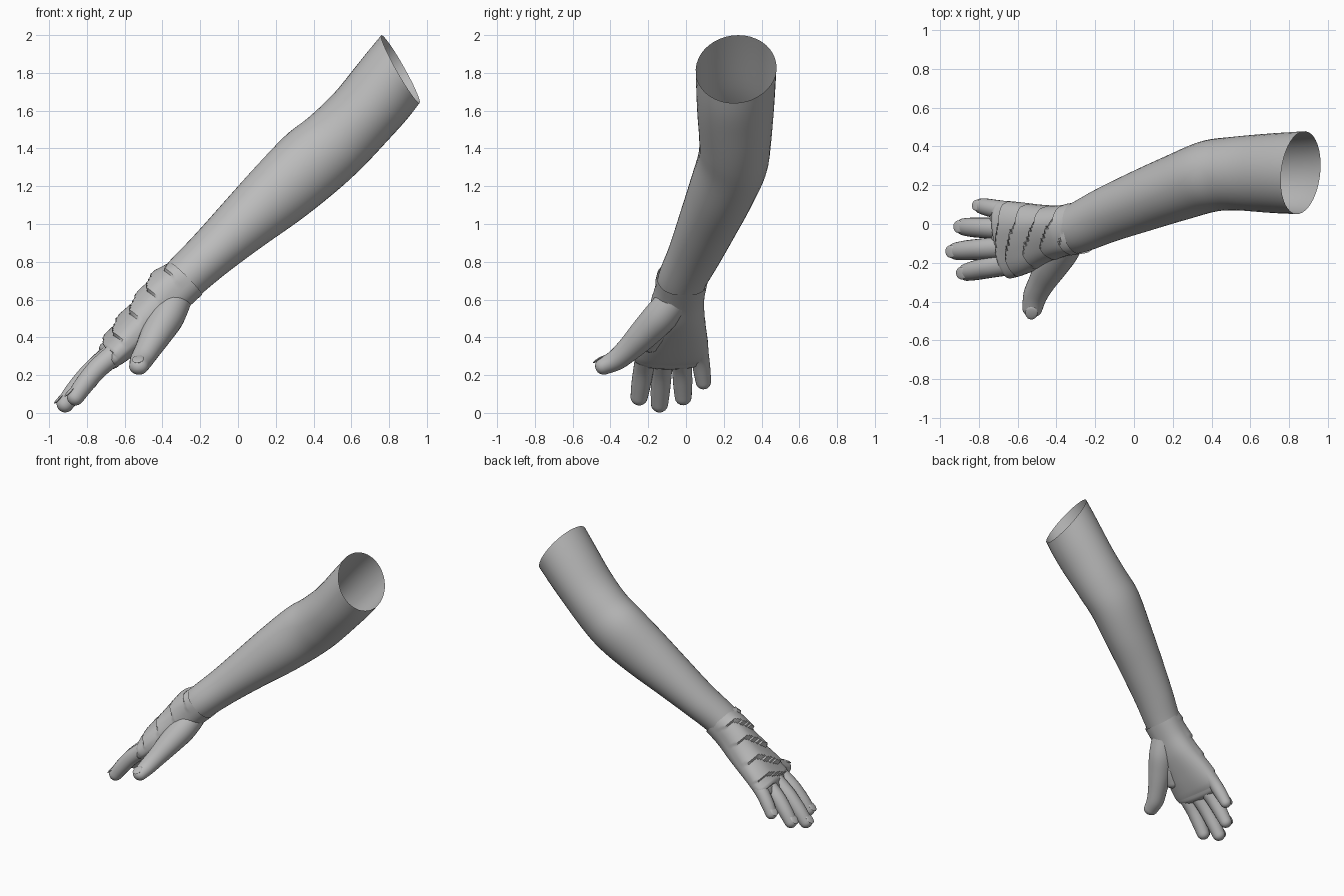
import bpy, bmesh, math
from mathutils import Vector

old = bpy.data.objects.get("Cube")
if old:
    bpy.data.objects.remove(old, do_unlink=True)

GREY = (0.5, 0.5, 0.5, 1)
grey = bpy.data.materials.new("plain grey")
grey.use_nodes = True
grey.diffuse_color = GREY
grey.node_tree.nodes["Principled BSDF"].inputs["Base Color"].default_value = GREY
Z = Vector((0, 0, 1))


def spline(p0, p1, p2, p3, t):
    """Smooth blend between two neighbouring control rows."""
    return [b + t * ((c - a) / 2 + t * (a - 2.5 * b + 2 * c - d / 2
            + t * ((d - a) / 2 + 1.5 * (b - c)))) for a, b, c, d in zip(p0, p1, p2, p3)]


def sculpt(name, rows, sides=32, steps=6, power=1.0, start=None, tip=False, fold=None):
    """Loft through rows of (x, y, z, half width, half depth)."""
    full = []
    for i, row in enumerate(rows):
        a, b = rows[max(i - 1, 0)], rows[min(i + 1, len(rows) - 1)]
        d = (Vector(b[:3]) - Vector(a[:3])).normalized()
        if start and i == 0:
            d = Vector(start).normalized()
        full.append(list(row) + list(d))
    dense = []
    for i in range(len(full) - 1):
        quad = (full[max(i - 1, 0)], full[i], full[i + 1], full[min(i + 2, len(full) - 1)])
        dense += [spline(*quad, k / steps) for k in range(steps)]
    dense.append(full[-1])
    count = len(dense)
    # Rounded end
    if tip:
        last = dense[-1]
        reach = min(last[3], last[4])
        for k in range(1, 6):
            q = math.radians(k * 17)
            p = Vector(last[:3]) + Vector(last[5:]) * reach * math.sin(q)
            dense.append([*p, last[3] * math.cos(q), last[4] * math.cos(q), *last[5:]])
    bm = bmesh.new()
    rings = []
    for i, (x, y, z, w, h, *d) in enumerate(dense):
        d = Vector(d).normalized()
        side = d.cross(Z).normalized()
        up = side.cross(d)
        ring = []
        for k in range(sides):
            q = math.tau * k / sides
            c, s = math.cos(q), math.sin(q)
            extra = fold(i / (count - 1), c, s) if fold else 0
            u = math.copysign(abs(c) ** power, c) * (w + extra * 0.4)
            v = math.copysign(abs(s) ** power, s) * (h + extra)
            ring.append(bm.verts.new(Vector((x, y, z)) + side * u + up * v))
        rings.append(ring)
    for r0, r1 in zip(rings, rings[1:]):
        for k in range(sides):
            n = (k + 1) % sides
            bm.faces.new((r0[k], r0[n], r1[n], r1[k]))
    if tip:
        bm.faces.new(rings[-1])
    bmesh.ops.recalc_face_normals(bm, faces=bm.faces)
    mesh = bpy.data.meshes.new(name)
    bm.to_mesh(mesh)
    bm.free()
    return finish(name, mesh)


def finish(name, mesh):
    obj = bpy.data.objects.new(name, mesh)
    bpy.context.collection.objects.link(obj)
    mesh.materials.append(grey)
    bpy.ops.object.select_all(action="DESELECT")
    obj.select_set(True)
    bpy.context.view_layer.objects.active = obj
    bpy.ops.object.shade_smooth_by_angle(angle=math.radians(35))
    return obj


# Arm: open at the top, bent at the elbow, narrowing to the wrist
sculpt("arm", [
    (0.86, 0.265, 1.82, 0.215, 0.206),
    (0.68, 0.262, 1.60, 0.203, 0.190),
    (0.52, 0.26, 1.435, 0.190, 0.194),
    (0.385, 0.245, 1.32, 0.185, 0.200),
    (0.215, 0.185, 1.165, 0.172, 0.185),
    (0.03, 0.115, 1.0, 0.158, 0.156),
    (-0.145, 0.045, 0.84, 0.143, 0.131),
    (-0.29, -0.02, 0.705, 0.130, 0.120),
    (-0.37, -0.035, 0.62, 0.125, 0.112),
], sides=40, start=(-0.87, 0.1, -0.49))


# Hand: layered diagonal folds over its back
def back_folds(t, c, s):
    fade = min(1, t * 8, (1 - t) * 6)
    return 0.028 * fade * max(0, s) ** 0.6 * ((t * 5 + c * 0.7 + 0.15 * math.sin(5 * c)) % 1)


sculpt("hand", [
    (-0.28, -0.02, 0.71, 0.134, 0.122),
    (-0.37, -0.035, 0.62, 0.132, 0.118),
    (-0.46, -0.05, 0.515, 0.150, 0.108),
    (-0.575, -0.07, 0.40, 0.185, 0.090),
    (-0.65, -0.08, 0.32, 0.200, 0.070),
    (-0.68, -0.085, 0.285, 0.192, 0.055),
], sides=56, steps=12, power=0.85, tip=True, fold=back_folds)

# Fingers: knuckle, tip centre and radius
fingers = {
    "index_finger": ((-0.63, -0.205, 0.33), (-0.86, -0.248, 0.085), 0.052),
    "middle_finger": ((-0.65, -0.12, 0.325), (-0.915, -0.14, 0.048), 0.052),
    "ring_finger": ((-0.65, -0.025, 0.33), (-0.875, -0.015, 0.085), 0.051),
    "little_finger": ((-0.60, 0.06, 0.38), (-0.785, 0.092, 0.165), 0.046),
}


def add_nail(name, centre, direction, radius):
    """A thin oval plate on the back of the fingertip."""
    d = direction.normalized()
    side = d.cross(Z).normalized()
    up = side.cross(d)
    bm = bmesh.new()
    bmesh.ops.create_uvsphere(bm, u_segments=16, v_segments=8, radius=1)
    for v in bm.verts:
        x, y, z = v.co
        v.co = centre + up * radius * 0.92 + side * x * radius * 0.7 \
            + d * y * radius * 0.85 + up * z * radius * 0.16
    mesh = bpy.data.meshes.new(name)
    bm.to_mesh(mesh)
    bm.free()
    finish(name, mesh)


for name, (base, end, r) in fingers.items():
    a, b = Vector(base), Vector(end)
    lift = Vector((-0.012, 0, 0.012))
    rows = []
    for t, swell in ((0, 1.1), (0.35, 1.06), (0.55, 1.03), (0.8, 0.98), (1, 0.88)):
        p = a.lerp(b, t) + lift * math.sin(t * math.pi)
        rows.append((*p, r * swell, r * swell))
    sculpt(name, rows, sides=20, steps=4, tip=True)
    add_nail(name + "_nail", b, b - a, r * 0.9)

# Thumb: broad root tapering to a slightly turned-out tip
sculpt("thumb", [
    (-0.33, -0.06, 0.60, 0.085, 0.085),
    (-0.375, -0.135, 0.51, 0.092, 0.090),
    (-0.43, -0.22, 0.42, 0.085, 0.080),
    (-0.475, -0.30, 0.34, 0.070, 0.066),
    (-0.51, -0.37, 0.28, 0.062, 0.056),
    (-0.525, -0.435, 0.248, 0.052, 0.046),
], sides=24, tip=True)
add_nail("thumb_nail", Vector((-0.525, -0.438, 0.248)), Vector((-0.1, -0.5, -0.3)), 0.046)

# Web of flesh between thumb and palm
sculpt("thumb_web", [
    (-0.40, -0.10, 0.53, 0.085, 0.080),
    (-0.47, -0.16, 0.44, 0.085, 0.070),
    (-0.53, -0.19, 0.37, 0.065, 0.050),
], sides=24, tip=True)
